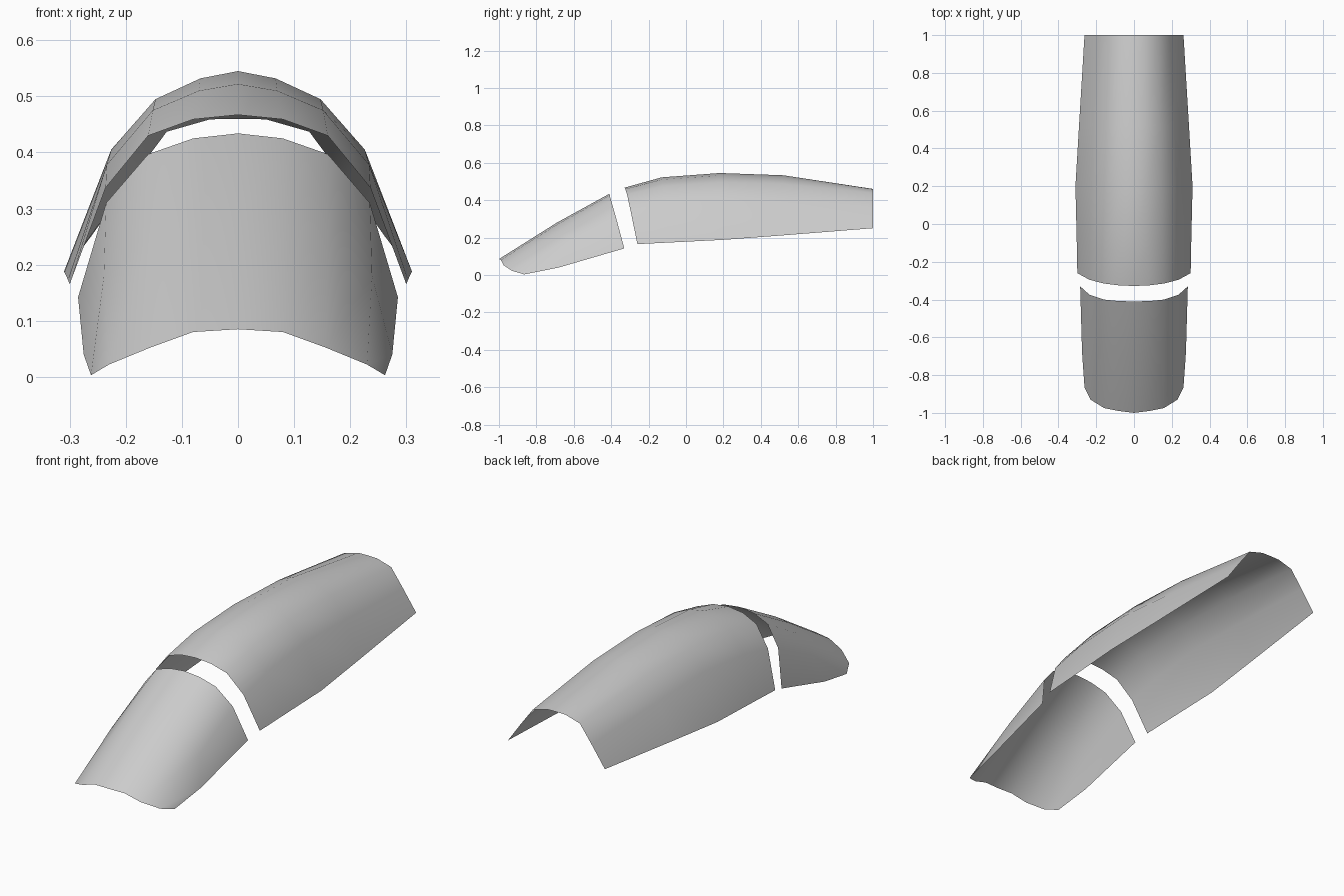
import bpy
import bmesh

cube = bpy.data.objects.get("Cube")
if cube:
    bpy.data.objects.remove(cube, do_unlink=True)

GREY = (0.6, 0.6, 0.6, 1.0)
mat = bpy.data.materials.new("light grey")
mat.use_nodes = True
mat.diffuse_color = GREY
mat.node_tree.nodes["Principled BSDF"].inputs["Base Color"].default_value = GREY


def arched_sheet(name, stations):
    """Loft a thin arched sheet; each station runs from the ridge to the +x rim."""
    bm = bmesh.new()
    rows = []
    for half in stations:
        full = [(-x, y, z) for x, y, z in reversed(half[1:])] + half
        rows.append([bm.verts.new(p) for p in full])
    for a, b in zip(rows, rows[1:]):
        for i in range(len(a) - 1):
            bm.faces.new((a[i], a[i + 1], b[i + 1], b[i]))
    mesh = bpy.data.meshes.new(name)
    bm.to_mesh(mesh)
    bm.free()
    mesh.materials.append(mat)
    mesh.shade_smooth()
    obj = bpy.data.objects.new(name, mesh)
    bpy.context.collection.objects.link(obj)
    return obj


# Sloping front guard: lower edge, middle, upper edge
arched_sheet("front_panel", [
    [(0, -1, .085), (.08, -.99, .08), (.157, -.975, .052), (.23, -.93, .022), (.262, -.865, .003)],
    [(0, -.69, .28), (.08, -.685, .272), (.16, -.67, .24), (.239, -.63, .18), (.275, -.68, .04)],
    [(0, -.41, .434), (.08, -.408, .425), (.16, -.40, .397), (.235, -.375, .31), (.285, -.33, .142)],
])

# Long rear guard: front edge to tail
arched_sheet("rear_panel", [
    [(0, -.328, .467), (.08, -.325, .459), (.16, -.315, .43), (.236, -.295, .337), (.30, -.26, .165)],
    [(0, -.13, .522), (.07, -.13, .51), (.152, -.125, .475), (.234, -.115, .378), (.303, -.1, .173)],
    [(0, .18, .545), (.067, .18, .532), (.147, .18, .495), (.226, .19, .405), (.31, .2, .188)],
    [(0, .52, .533), (.063, .52, .521), (.14, .52, .487), (.215, .52, .387), (.291, .52, .212)],
    [(0, 1, .46), (.05, 1, .459), (.127, 1, .437), (.19, 1, .352), (.262, 1, .25)],
])
